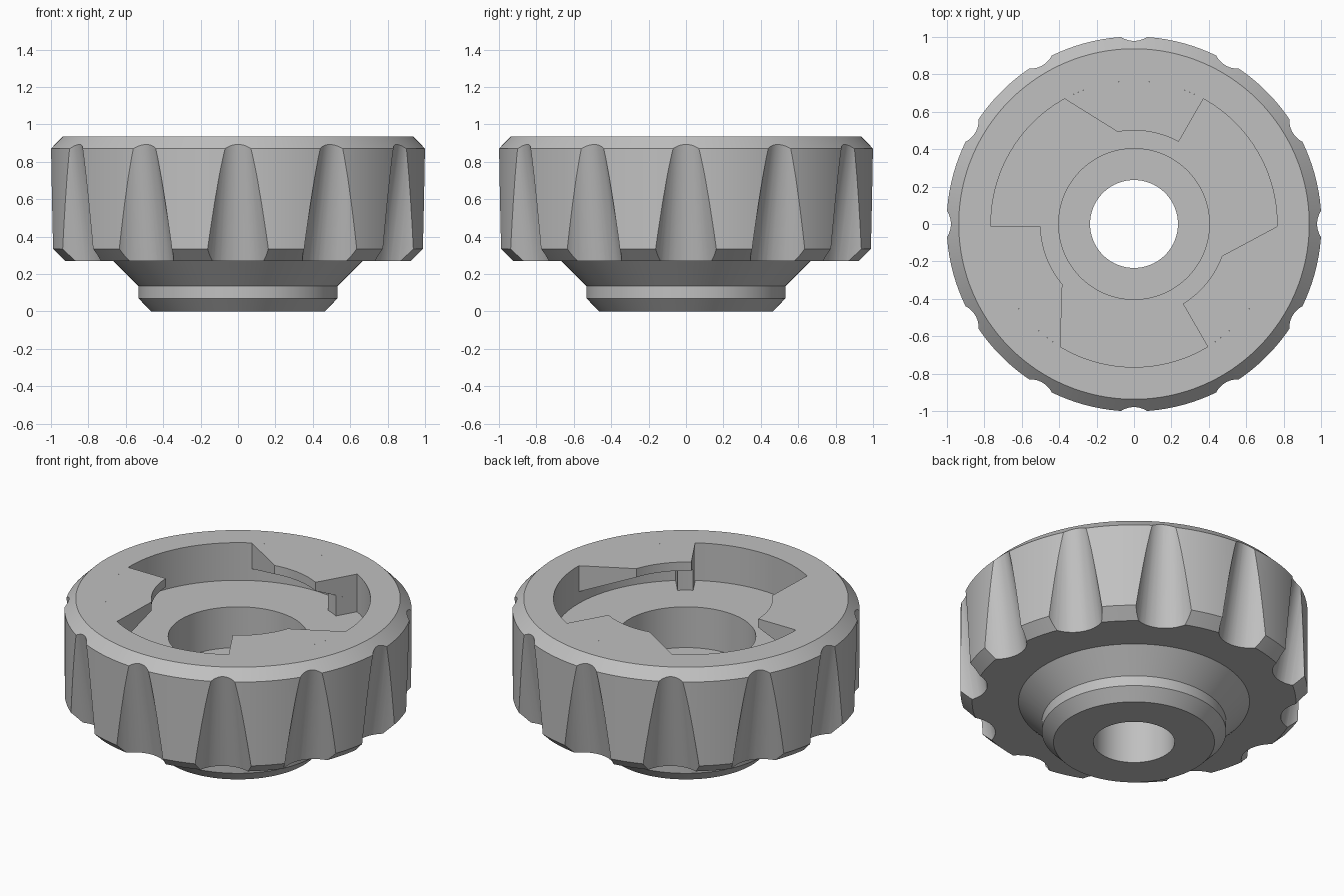
import bpy
import bmesh
from math import cos, sin, radians, tau

if "Cube" in bpy.data.objects:
    bpy.data.objects.remove(bpy.data.objects["Cube"], do_unlink=True)

grey = bpy.data.materials.new("plain grey")
grey.use_nodes = True
colour = (0.53, 0.53, 0.53, 1)
grey.diffuse_color = colour
grey.node_tree.nodes["Principled BSDF"].inputs["Base Color"].default_value = colour

SEGMENTS = 180
TOP, FLOOR = 0.935, 0.695
WALL, TAB_EDGE, STOP_EDGE = 0.765, 0.5, 0.63


def make_object(name, bm):
    bmesh.ops.recalc_face_normals(bm, faces=bm.faces)
    mesh = bpy.data.meshes.new(name)
    bm.to_mesh(mesh)
    bm.free()
    mesh.materials.append(grey)
    obj = bpy.data.objects.new(name, mesh)
    bpy.context.collection.objects.link(obj)
    return obj


def bridge(bm, rings):
    """Join a closed sequence of equal rings of vertices with quads."""
    for a, b in zip(rings, rings[1:] + rings[:1]):
        for i in range(len(a)):
            j = (i + 1) % len(a)
            bm.faces.new((a[i], a[j], b[j], b[i]))


def polar(r, angle, z):
    return (r * cos(angle), r * sin(angle), z)


def smooth(obj):
    bpy.ops.object.select_all(action="DESELECT")
    obj.select_set(True)
    bpy.context.view_layer.objects.active = obj
    bpy.ops.object.shade_smooth_by_angle(angle=radians(25))


# Turned body: stepped collar, chamfered grip, pocket, counterbore and bore
profile = [
    (0.235, 0), (0.465, 0), (0.532, 0.07), (0.532, 0.135), (0.667, 0.27),
    (0.935, 0.27), (1.002, 0.335), (1.002, 0.87), (0.937, TOP),
    (WALL, TOP), (WALL, FLOOR), (0.403, FLOOR), (0.403, 0.435), (0.235, 0.435),
]
bm = bmesh.new()
bridge(bm, [[bm.verts.new(polar(r, tau * i / SEGMENTS, z)) for r, z in profile]
            for i in range(SEGMENTS)])
body = make_object("knob_body", bm)

# Twelve leaning cones that carve the finger grooves
bm = bmesh.new()
for k in range(12):
    turn = tau * k / 12
    rings = []
    for radius, centre, z in ((0.189, 1.039, 0.2), (0.095, 1.094, 1.0)):
        ring = []
        for i in range(48):
            u, v, _ = polar(radius, tau * i / 48, 0)
            u += centre
            ring.append(bm.verts.new((u * cos(turn) - v * sin(turn),
                                      u * sin(turn) + v * cos(turn), z)))
        rings.append(ring)
        bm.faces.new(ring)
    low, high = rings
    for i in range(48):
        j = (i + 1) % 48
        bm.faces.new((low[i], low[j], high[j], high[i]))
cutter = make_object("groove_cutter", bm)
cutter.hide_render = True

groove = body.modifiers.new("grooves", "BOOLEAN")
groove.operation = "DIFFERENCE"
groove.solver = "EXACT"
groove.object = cutter
bpy.context.view_layer.objects.active = body
bpy.ops.object.modifier_apply(modifier=groove.name)
bpy.data.objects.remove(cutter, do_unlink=True)
smooth(body)


def sector(name, r_in, inner, outer, low_in, low_out, high_in, high_out, steps=24):
    """Curved block between an inner arc and the pocket wall."""
    bm = bmesh.new()
    rings = []
    for i in range(steps + 1):
        t = i / steps
        a = radians(inner[0] + (inner[1] - inner[0]) * t)
        b = radians(outer[0] + (outer[1] - outer[0]) * t)
        rings.append([bm.verts.new(p) for p in (
            polar(r_in, a, low_in), polar(WALL, b, low_out),
            polar(WALL, b, high_out), polar(r_in, a, high_in))])
    for a, b in zip(rings, rings[1:]):
        for i in range(4):
            j = (i + 1) % 4
            bm.faces.new((a[i], a[j], b[j], b[i]))
    bm.faces.new(rings[0])
    bm.faces.new(rings[-1])
    smooth(make_object(name, bm))


# Three overhanging locking tabs, each with a stop at its square end
UNDER_IN, UNDER_OUT = TOP - 0.055, TOP - 0.165
UNDER_STOP = UNDER_IN + (UNDER_OUT - UNDER_IN) * (STOP_EDGE - TAB_EDGE) / (WALL - TAB_EDGE)
for k in range(3):
    start = 61 + 120 * k
    sector(f"locking_tab_{k + 1}", TAB_EDGE, (start + 0.5, start + 39),
           (start, start + 58), UNDER_IN, UNDER_OUT, TOP, TOP)
    sector(f"tab_stop_{k + 1}", STOP_EDGE, (start + 0.2, start + 8.5),
           (start, start + 8.5), FLOOR, FLOOR, UNDER_STOP, UNDER_OUT, 6)
